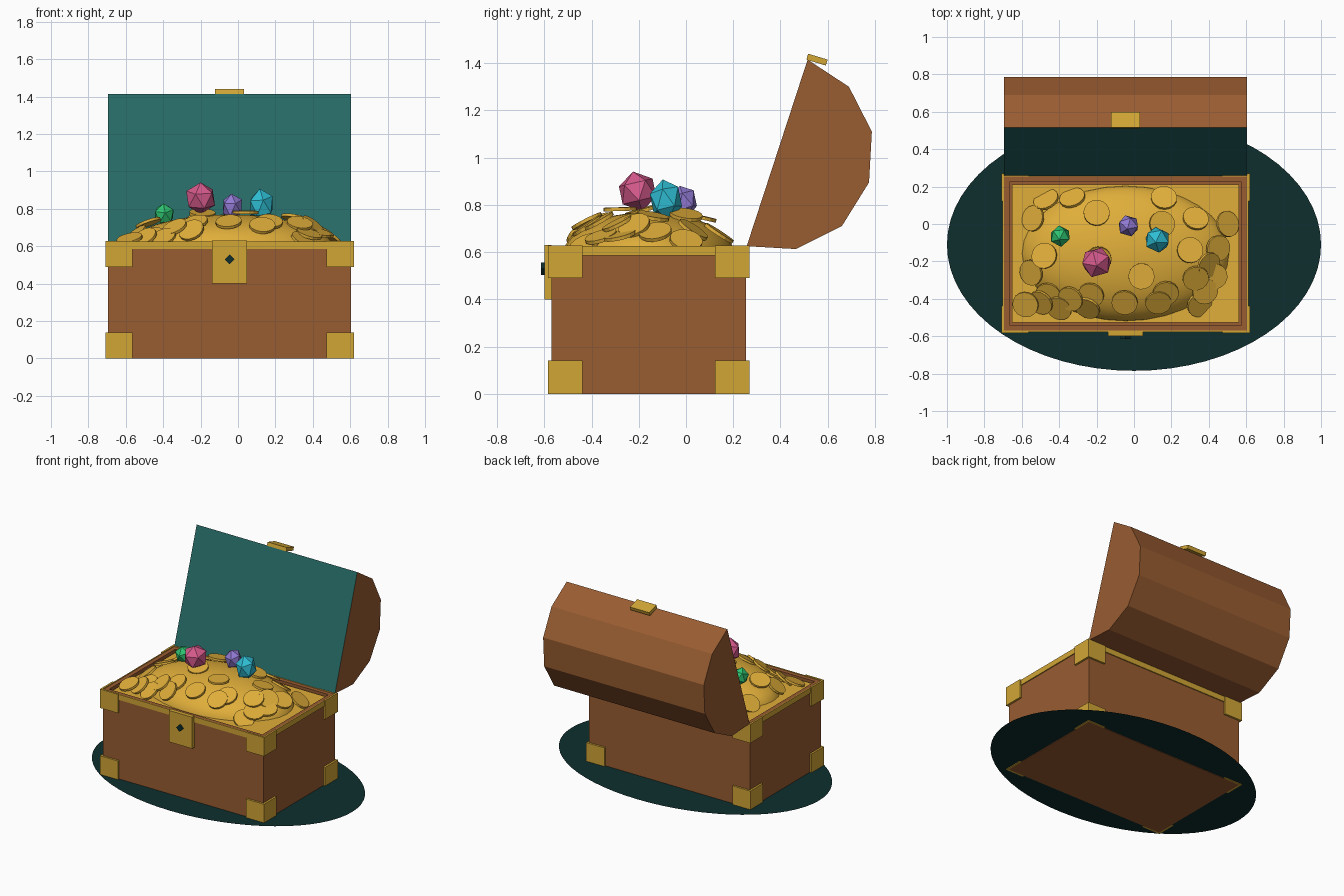
import bpy, bmesh, math, random
from mathutils import Vector, Matrix, Euler

if "Cube" in bpy.data.objects:
    bpy.data.objects.remove(bpy.data.objects["Cube"])

random.seed(4)


def material(name, srgb):
    lin = [((c / 255 + 0.055) / 1.055) ** 2.4 if c > 10 else c / 255 / 12.92 for c in srgb]
    m = bpy.data.materials.new(name)
    m.diffuse_color = (*lin, 1)
    m.use_nodes = True
    m.node_tree.nodes["Principled BSDF"].inputs["Base Color"].default_value = m.diffuse_color
    return m


WOOD = material("warm wood", (153, 92, 49))
TRIM = material("brass trim", (210, 166, 54))
GOLD = material("coin gold", (224, 174, 58))
TEAL = material("teal lining", (38, 106, 101))
DARK = material("dark teal", (14, 46, 46))
PINK = material("pink gem", (214, 90, 140))
BLUE = material("cyan gem", (46, 190, 212))
GREEN = material("green gem", (46, 196, 112))
VIOLET = material("violet gem", (146, 122, 212))


def finish(name, bm, *mats):
    bmesh.ops.recalc_face_normals(bm, faces=bm.faces)
    me = bpy.data.meshes.new(name)
    bm.to_mesh(me)
    bm.free()
    for m in mats:
        me.materials.append(m)
    ob = bpy.data.objects.new(name, me)
    bpy.context.collection.objects.link(ob)
    return ob


def add_box(bm, lo, hi):
    lo, hi = Vector(lo), Vector(hi)
    mat = Matrix.Translation((lo + hi) / 2) @ Matrix.Diagonal((*(hi - lo), 1))
    bmesh.ops.create_cube(bm, size=1, matrix=mat)


def box(name, lo, hi, mat):
    bm = bmesh.new()
    add_box(bm, lo, hi)
    return finish(name, bm, mat)


def prism(name, profile, x0, x1, *mats):
    # side profile (y, z) extruded along x
    bm = bmesh.new()
    f = bm.faces.new([bm.verts.new((x0, y, z)) for y, z in profile])
    ext = bmesh.ops.extrude_face_region(bm, geom=[f])
    new = [v for v in ext["geom"] if isinstance(v, bmesh.types.BMVert)]
    bmesh.ops.translate(bm, verts=new, vec=(x1 - x0, 0, 0))
    return finish(name, bm, *mats)


X0, X1, Y0, Y1, TOP = -0.695, 0.605, -0.57, 0.255, 0.622
CX, CY = (X0 + X1) / 2, (Y0 + Y1) / 2

# ground disc
bm = bmesh.new()
bmesh.ops.create_circle(bm, cap_ends=True, segments=64, radius=1,
                        matrix=Matrix.Translation((0, -0.11, 0.004)) @ Matrix.Diagonal((1, 0.675, 1, 1)))
finish("ground_disc", bm, DARK)

# open chest body with wall thickness
bm = bmesh.new()
add_box(bm, (X0, Y0, 0), (X1, Y1, TOP))
bm.faces.ensure_lookup_table()
bm.normal_update()
top = max(bm.faces, key=lambda f: f.calc_center_median().z)
bmesh.ops.inset_region(bm, faces=[top], thickness=0.043)
ext = bmesh.ops.extrude_discrete_faces(bm, faces=[top])
bmesh.ops.translate(bm, verts=ext["faces"][0].verts, vec=(0, 0, -0.08))
finish("chest_body", bm, WOOD)

# brass band around the rim
P = 0.007
bm = bmesh.new()
for y0, y1 in ((Y0 - P, Y0), (Y1, Y1 + P)):
    add_box(bm, (X0 - P, y0, 0.585), (X1 + P, y1, 0.625))
for x0, x1 in ((X0 - P, X0), (X1, X1 + P)):
    add_box(bm, (x0, Y0, 0.585), (x1, Y1, 0.625))
finish("rim_band", bm, TRIM)

# L-shaped corner brackets
T, S = 0.014, 0.132
bm = bmesh.new()
for sx in (-1, 1):
    for sy in (-1, 1):
        ex, ey = (X0 if sx < 0 else X1), (Y0 if sy < 0 else Y1)
        for z0, z1 in ((0, 0.14), (0.49, 0.628)):
            for xa, xb, ya, yb in ((-S, T, 0, T), (0, T, -S, 0)):
                xs = sorted((ex + sx * xa, ex + sx * xb))
                ys = sorted((ey + sy * ya, ey + sy * yb))
                add_box(bm, (xs[0], ys[0], z0), (xs[1], ys[1], z1))
finish("corner_brackets", bm, TRIM)

# lock plate and diamond keyhole
box("lock_plate", (CX - 0.093, -0.6, 0.4), (CX + 0.093, Y0, 0.63), TRIM)
bm = bmesh.new()
bmesh.ops.create_cone(bm, cap_ends=True, segments=4, radius1=0.026, radius2=0.026, depth=0.014,
                      matrix=Matrix.Translation((CX, -0.607, 0.53)) @ Matrix.Rotation(math.pi / 2, 4, 'X'))
finish("keyhole", bm, DARK)

# faceted lid, lining on the flat front face
lid = prism("lid", [(0.257, 0.625), (0.515, 1.415), (0.69, 1.30), (0.787, 1.11),
                    (0.775, 0.895), (0.66, 0.71), (0.465, 0.613)], X0, X1, WOOD, TEAL)
for p in lid.data.polygons:
    if p.normal.y < -0.8:
        p.material_index = 1
prism("lid_clasp", [(0.510, 1.415), (0.517, 1.44), (0.600, 1.415), (0.592, 1.39)],
      CX - 0.078, CX + 0.078, TRIM)

# gold fill and mound
box("gold_fill", (X0 + 0.043, Y0 + 0.043, 0.56), (X1 - 0.043, Y1 - 0.043, 0.608), GOLD)
RX, RY, RZ, BZ = 0.56, 0.365, 0.185, 0.585
bm = bmesh.new()
bmesh.ops.create_uvsphere(bm, u_segments=32, v_segments=16, radius=1)
bmesh.ops.delete(bm, geom=[v for v in bm.verts if v.co.z < -0.01], context='VERTS')
bmesh.ops.transform(bm, verts=bm.verts,
                    matrix=Matrix.Translation((CX, CY, BZ)) @ Matrix.Diagonal((RX, RY, RZ, 1)))
mound = finish("gold_mound", bm, GOLD)
for p in mound.data.polygons:
    p.use_smooth = True

# coins lying on the mound, tilted with its slope
spots = [(-.47, .13), (-.33, .14), (-.2, .06), (.16, .14), (.33, .03), (.50, .0), (.30, -.14),
         (.15, .0), (-.48, -.17), (-.55, -.26), (-.58, -.43), (-.5, -.42), (-.46, -.38),
         (-.4, -.45), (-.34, -.40), (-.25, -.45), (-.23, -.38), (-.05, -.42), (.04, -.28),
         (.13, -.42), (.17, -.37), (.33, -.29), (.35, -.43), (.38, -.36), (.43, -.28),
         (.40, -.22), (-.54, .03), (-.19, -.19), (.45, -.13)]
bm = bmesh.new()
for x, y in spots:
    u, v = (x - CX) / RX, (y - CY) / RY
    h = math.sqrt(max(0, 1 - u * u - v * v))
    z = max(BZ + RZ * h, 0.625) + random.uniform(0.008, 0.025)
    n = Vector((u / RX, v / RY, max(h, 0.6) / RZ))
    wobble = Euler((random.uniform(-.25, .25), random.uniform(-.25, .25), 0)).to_matrix().to_4x4()
    rot = wobble @ n.to_track_quat('Z', 'Y').to_matrix().to_4x4()
    bmesh.ops.create_cone(bm, cap_ends=True, segments=16, radius1=0.07, radius2=0.07, depth=0.015,
                          matrix=Matrix.Translation((x, y, z)) @ rot)
finish("coins", bm, GOLD)

# twenty-sided gems
for name, mat, loc, r, rz in (("pink_gem", PINK, (-.20, -.205, .857), .086, .086),
                              ("cyan_gem", BLUE, (.125, -.085, .82), .072, .09),
                              ("violet_gem", VIOLET, (-.03, -.01, .812), .06, .072),
                              ("green_gem", GREEN, (-.395, -.065, .77), .058, .062)):
    bm = bmesh.new()
    spin = Euler((random.uniform(-.3, .3), random.uniform(-.3, .3), random.uniform(0, 3)))
    bmesh.ops.create_icosphere(bm, subdivisions=1, radius=1, matrix=Matrix.Translation(loc)
                               @ Matrix.Diagonal((r, r, rz, 1)) @ spin.to_matrix().to_4x4())
    finish(name, bm, mat)
